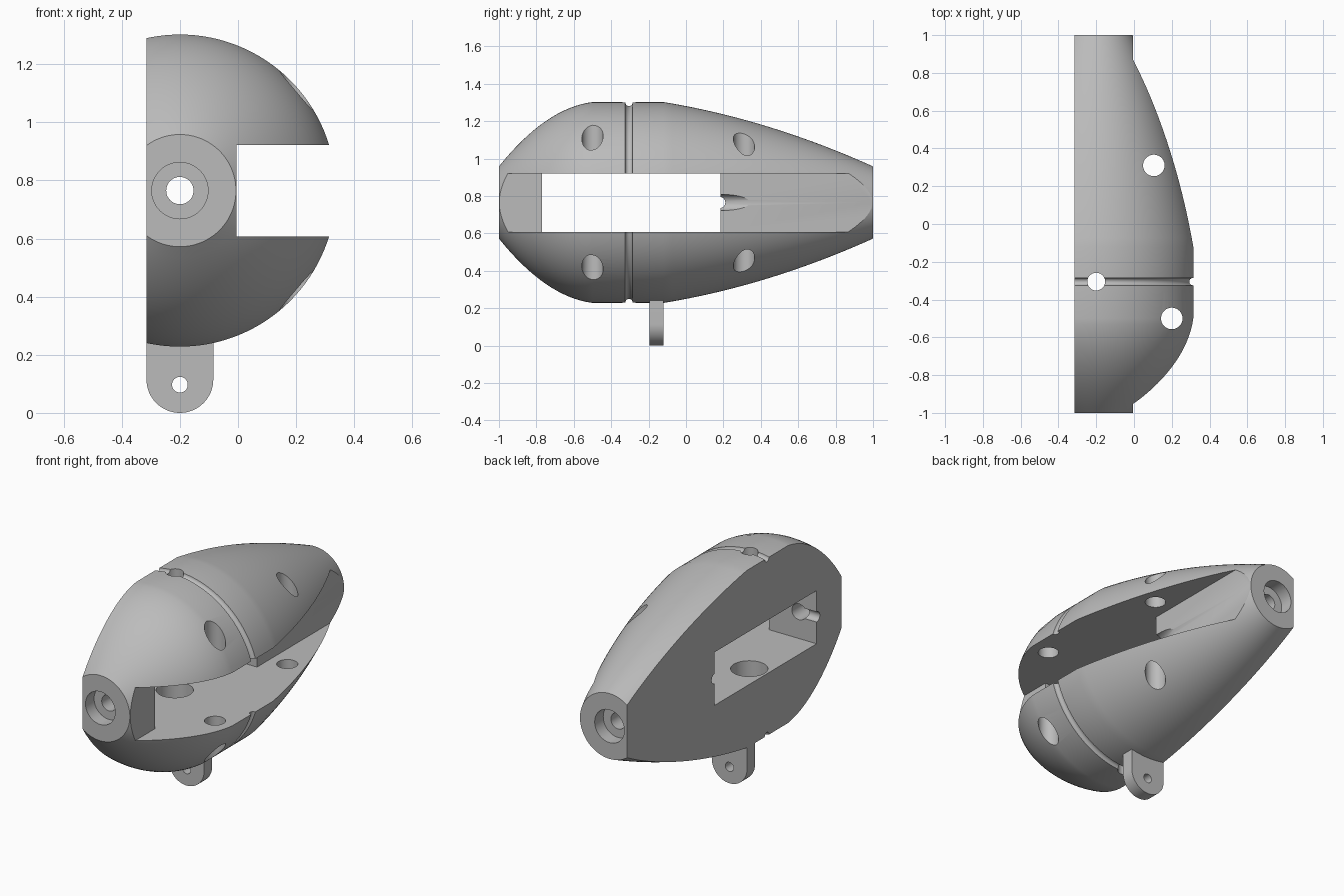
import bpy, bmesh, math
from mathutils import Matrix, Vector

cube = bpy.data.objects.get("Cube")
if cube:
    bpy.data.objects.remove(cube)

AX, AZ, R, END = -0.2, 0.765, 0.537, 0.193   # axis position, belly and end radius
FLAT, FLOOR = -0.315, -0.005                 # flat side and slot floor

grey = bpy.data.materials.new("plain grey")
grey.use_nodes = True
grey.diffuse_color = (0.5, 0.5, 0.5, 1)
grey.node_tree.nodes["Principled BSDF"].inputs["Base Color"].default_value = (0.5, 0.5, 0.5, 1)


def finish(bm, name):
    bmesh.ops.recalc_face_normals(bm, faces=bm.faces)
    mesh = bpy.data.meshes.new(name)
    bm.to_mesh(mesh)
    bm.free()
    mesh.materials.append(grey)
    obj = bpy.data.objects.new(name, mesh)
    bpy.context.collection.objects.link(obj)
    return obj


def lathe(name, profile, steps=128, closed=False):
    """Turn (y, radius) points around the long axis."""
    bm = bmesh.new()
    rings = []
    for y, r in profile:
        angles = [2 * math.pi * i / steps for i in range(steps)]
        rings.append([bm.verts.new((AX + r * math.cos(a), y, AZ + r * math.sin(a))) for a in angles])
    pairs = list(zip(rings, rings[1:]))
    if closed:
        pairs.append((rings[-1], rings[0]))
    for a, b in pairs:
        for i in range(steps):
            j = (i + 1) % steps
            bm.faces.new((a[i], a[j], b[j], b[i]))
    if not closed:
        bm.faces.new(rings[0])
        bm.faces.new(rings[-1])
    return finish(bm, name)


def prism(name, points, direction):
    """Extrude a flat outline along a direction."""
    bm = bmesh.new()
    face = bm.faces.new([bm.verts.new(p) for p in points])
    result = bmesh.ops.extrude_face_region(bm, geom=[face])
    moved = [v for v in result["geom"] if isinstance(v, bmesh.types.BMVert)]
    bmesh.ops.translate(bm, verts=moved, vec=direction)
    return finish(bm, name)


def rod(name, start, end, radius):
    start, end = Vector(start), Vector(end)
    span = end - start
    turn = span.to_track_quat("Z", "Y").to_matrix().to_4x4()
    bm = bmesh.new()
    bmesh.ops.create_cone(bm, cap_ends=True, segments=48, radius1=radius, radius2=radius,
                          depth=span.length, matrix=Matrix.Translation((start + end) / 2) @ turn)
    return finish(bm, name)


def cut(obj, cutter):
    cutter.hide_render = True
    mod = obj.modifiers.new("cut", "BOOLEAN")
    mod.operation = "DIFFERENCE"
    mod.solver = "EXACT"
    mod.object = cutter
    bpy.context.view_layer.objects.active = obj
    bpy.ops.object.modifier_apply(modifier=mod.name)
    bpy.data.objects.remove(cutter)


def arc(y0, r0, y1, r1, bulge, steps):
    return [(y0 + (y1 - y0) * t, r0 + (r1 - r0) * t + 4 * bulge * t * (1 - t))
            for t in (i / steps for i in range(steps + 1))]


# Turned body: blunt nose, straight belly, long taper
body = lathe("lure_body_half", arc(-1, END, -0.5, R, 0.07, 16) + arc(-0.12, R, 1, END, 0.04, 24))

# Ring groove around the belly
groove = [(-0.305 + 0.02 * math.cos(a), R + 0.02 * math.sin(a))
          for a in (2 * math.pi * i / 16 for i in range(16))]
cut(body, lathe("groove_cutter", groove, closed=True))

# Flat side
cut(body, prism("flat_cutter", [(-1, -2, -1), (FLAT, -2, -1), (FLAT, 2, -1), (-1, 2, -1)], (0, 0, 4)))

# Open slot with a pocket through to the flat side
outline = [(1, -1.2), (1, 1.2), (FLOOR, 1.2), (FLOOR, 0.185), (-1, 0.185),
           (-1, -0.77), (FLOOR, -0.77), (FLOOR, -1.2)]
cut(body, prism("slot_cutter", [(x, y, 0.607) for x, y in outline], (0, 0, 0.314)))

# Long bore, with wider recesses at both ends
cut(body, rod("bore_cutter", (AX, -1.5, AZ), (AX, 1.5, AZ), 0.047))
for side in (-1, 1):
    cut(body, rod("recess_cutter", (AX, side * 1.3, AZ), (AX, side * 0.92, AZ), 0.097))

# Vertical holes through both halves
for x, y, r in ((AX, -0.305, 0.047), (0.105, 0.31, 0.057), (0.2, -0.5, 0.057)):
    cut(body, rod("hole_cutter", (x, y, -1), (x, y, 2), r))

# Wider seats where the middle hole meets the pocket
cut(body, rod("seat_cutter", (AX, -0.305, 0.45), (AX, -0.305, 1.08), 0.1))

# Small channels on the pocket end walls and a slanted one in the slot floor
cut(body, rod("front_channel_cutter", (-0.6, -0.77, AZ), (AX, -0.77, AZ), 0.03))
cut(body, rod("rear_channel_cutter", (-0.6, 0.18, AZ), (0.1, 0.18, AZ), 0.03))
cut(body, rod("slanted_channel_cutter", (-0.1, -0.12, AZ), (0.14, 0.67, AZ), 0.043))

# Hanging tab with a rounded end and an eyelet
tab_r = AX - FLAT
rounded = [(AX + tab_r * math.cos(a), -0.195, tab_r + tab_r * math.sin(a))
           for a in (math.pi * (1 + i / 32) for i in range(33))]
tab = prism("hanging_tab", [(FLAT, -0.195, 0.3)] + rounded + [(AX + tab_r, -0.195, 0.3)], (0, 0.075, 0))
cut(tab, rod("eyelet_cutter", (AX, -0.5, 0.097), (AX, 0.2, 0.097), 0.027))

for obj in (body, tab):
    bpy.ops.object.select_all(action="DESELECT")
    obj.select_set(True)
    bpy.context.view_layer.objects.active = obj
    bpy.ops.object.shade_smooth_by_angle(angle=math.radians(25))
